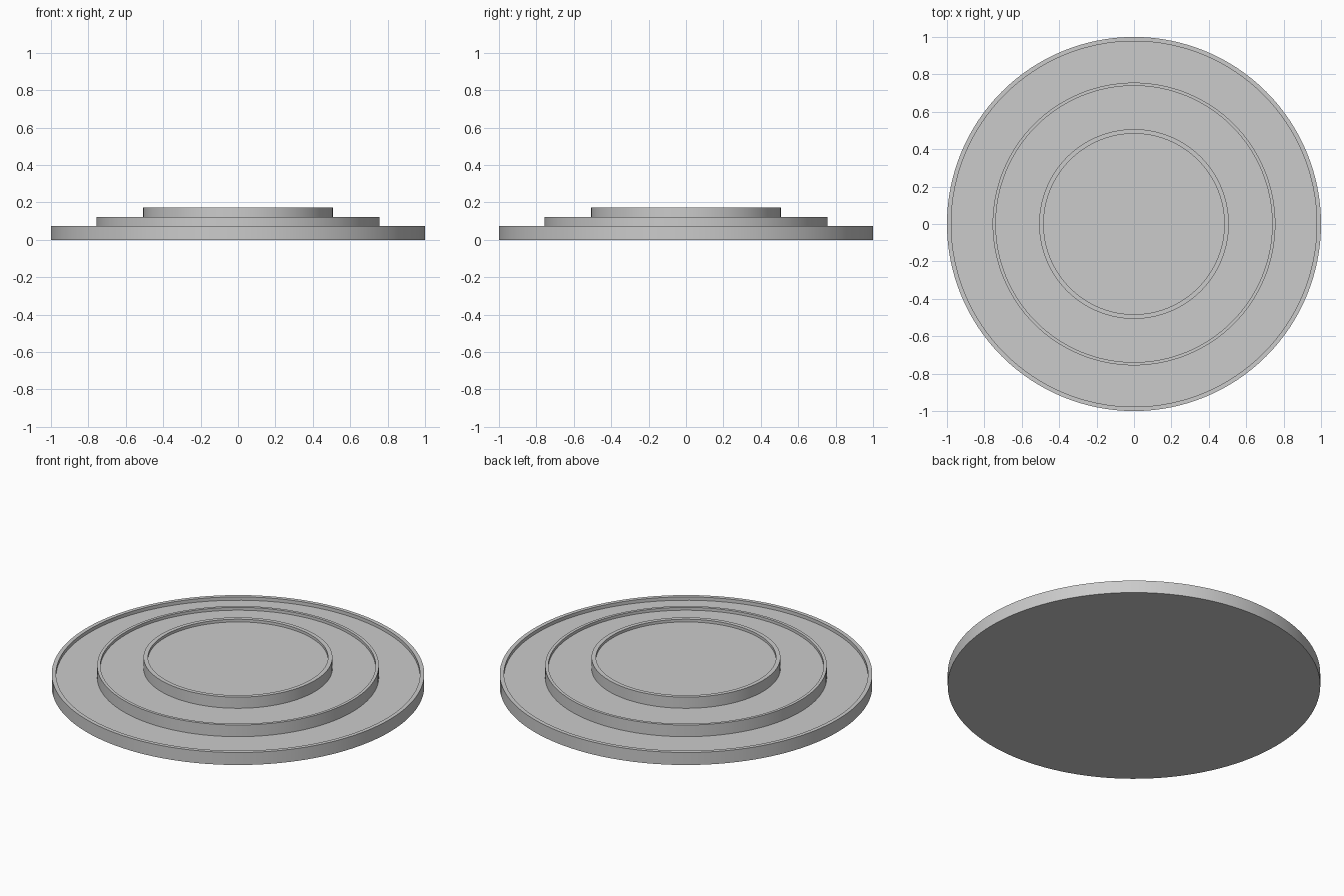
import bpy
import bmesh
import math

if "Cube" in bpy.data.objects:
    bpy.data.objects.remove(bpy.data.objects["Cube"])

SEGMENTS = 128


def tray(name, bottom, top, floor, outer, inner):
    """Round shallow tray: flat base, straight outer wall, thin rim, sunken floor."""
    profile = [(outer, bottom), (outer, top), (inner, top), (inner, floor)]
    bm = bmesh.new()
    rings = []
    for r, z in profile:
        rings.append([bm.verts.new((r * math.cos(2 * math.pi * i / SEGMENTS),
                                    r * math.sin(2 * math.pi * i / SEGMENTS), z))
                      for i in range(SEGMENTS)])
    for low, high in zip(rings, rings[1:]):
        for i in range(SEGMENTS):
            j = (i + 1) % SEGMENTS
            bm.faces.new((low[i], low[j], high[j], high[i]))
    bm.faces.new(rings[0][::-1])
    bm.faces.new(rings[-1])
    mesh = bpy.data.meshes.new(name)
    bm.to_mesh(mesh)
    bm.free()
    obj = bpy.data.objects.new(name, mesh)
    bpy.context.collection.objects.link(obj)
    bpy.ops.object.select_all(action='DESELECT')
    obj.select_set(True)
    bpy.context.view_layer.objects.active = obj
    bpy.ops.object.shade_smooth_by_angle(angle=math.radians(30))


# Three stacked tiers, each standing on the sunken floor of the one below
tray("base_tier", 0.0, 0.074, 0.054, 1.0, 0.977)
tray("middle_tier", 0.054, 0.123, 0.106, 0.756, 0.739)
tray("top_tier", 0.106, 0.172, 0.156, 0.507, 0.483)
